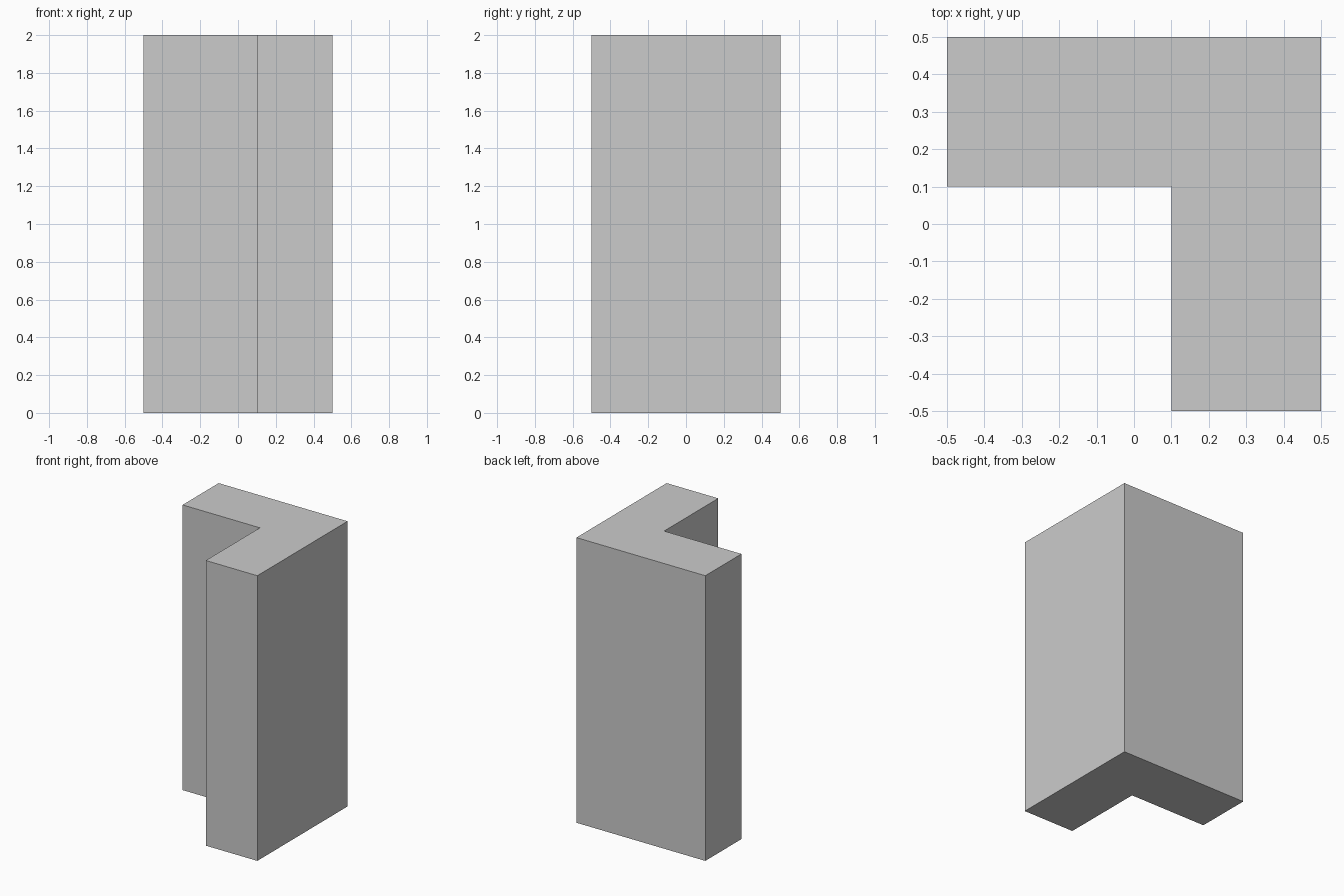
import bpy
import bmesh

if "Cube" in bpy.data.objects:
    bpy.data.objects.remove(bpy.data.objects["Cube"])

# L-shaped column: plan profile extruded upward
HALF, INNER, HEIGHT = 0.5, 0.1, 2.0
profile = [(-HALF, INNER), (INNER, INNER), (INNER, -HALF),
           (HALF, -HALF), (HALF, HALF), (-HALF, HALF)]

bm = bmesh.new()
base = bm.faces.new([bm.verts.new((x, y, 0)) for x, y in profile])
result = bmesh.ops.extrude_face_region(bm, geom=[base], use_keep_orig=True)
top = [g for g in result["geom"] if isinstance(g, bmesh.types.BMVert)]
bmesh.ops.translate(bm, verts=top, vec=(0, 0, HEIGHT))
bmesh.ops.recalc_face_normals(bm, faces=bm.faces[:])

mesh = bpy.data.meshes.new("corner_column")
bm.to_mesh(mesh)
bm.free()
column = bpy.data.objects.new("corner_column", mesh)
bpy.context.collection.objects.link(column)
